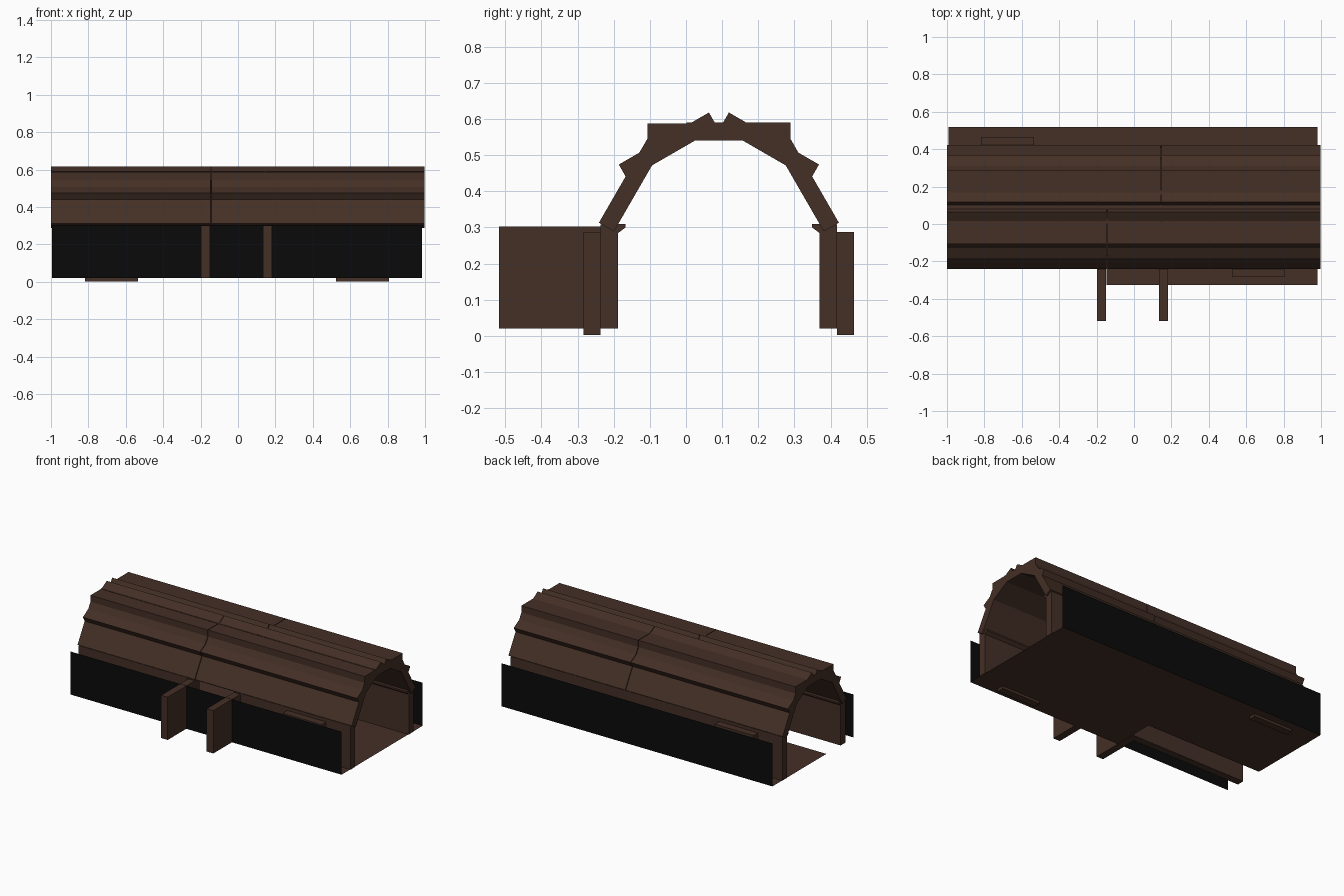
import bpy, bmesh, math

if "Cube" in bpy.data.objects:
    bpy.data.objects.remove(bpy.data.objects["Cube"])

CY = 0.091      # centre line of the arch
T = 0.048       # board thickness
L = 0.288       # board width


def material(name, rgb):
    m = bpy.data.materials.new(name)
    m.diffuse_color = (*rgb, 1)
    m.use_nodes = True
    m.node_tree.nodes["Principled BSDF"].inputs["Base Color"].default_value = m.diffuse_color
    return m


WOOD = material("dark_brown_wood", (0.058, 0.029, 0.019))
BLACK = material("black", (0.003, 0.003, 0.003))


def finish(name, bm, mat):
    me = bpy.data.meshes.new(name)
    bm.to_mesh(me)
    bm.free()
    me.materials.append(mat)
    ob = bpy.data.objects.new(name, me)
    bpy.context.collection.objects.link(ob)
    return ob


def prism(name, profile, x0, x1, mat=WOOD):
    """Extrude a (y, z) profile along x."""
    bm = bmesh.new()
    f = bm.faces.new([bm.verts.new((x0, y, z)) for y, z in profile])
    ext = bmesh.ops.extrude_face_region(bm, geom=[f])["geom"]
    vs = [v for v in ext if isinstance(v, bmesh.types.BMVert)]
    bmesh.ops.translate(bm, verts=vs, vec=(x1 - x0, 0, 0))
    bmesh.ops.recalc_face_normals(bm, faces=bm.faces)
    return finish(name, bm, mat)


def box(name, x0, x1, y0, y1, z0, z1):
    return prism(name, [(y0, z0), (y1, z0), (y1, z1), (y0, z1)], x0, x1)


def sheet(name, corners, mat):
    """Flat sheet without thickness."""
    bm = bmesh.new()
    bm.faces.new([bm.verts.new(c) for c in corners])
    return finish(name, bm, mat)


# Both long sides: s = -1 is the front, s = 1 the back
for s, side in ((-1, "front"), (1, "back")):
    seam = 0.145 * s
    lift = 0.001 * s

    # Arched roof: three overlapping board courses, each split at a seam
    courses = (("lower", -0.241, 0.313, 60),
               ("middle", -0.186, 0.474, 30),
               ("top", -0.107, 0.589 + lift, 0))
    for label, y, z, ang in courses:
        c, n = math.cos(math.radians(ang)), math.sin(math.radians(ang))
        prof = [(y, z), (y + L * c, z + L * n),
                (y + L * c + T * n, z + L * n - T * c), (y + T * n, z - T * c)]
        if s > 0:
            prof = [(2 * CY - a, b) for a, b in prof]
        prism(f"{side}_{label}_roof_left", prof, -1.0, seam - 0.002)
        prism(f"{side}_{label}_roof_right", prof, seam + 0.002, 0.997)

    # Small ledge inside the top of the wall
    ledge = [(CY + s * 0.282, 0.31), (CY + s * 0.258, 0.31),
             (CY + s * 0.258, 0.30), (CY + s * 0.282, 0.282)]
    prism(f"{side}_inner_ledge", ledge, -0.99, 0.985)

    # Side wall (the front one has a doorway) and the shutter on its outside
    ya, yb = sorted((CY + s * 0.279, CY + s * 0.327))
    if s < 0:
        box("front_wall_left", -0.995, -0.15, ya, yb, 0.02, 0.308)
        box("front_wall_right", 0.135, 0.985, ya, yb, 0.02, 0.308)
    else:
        box("back_wall", -0.995, 0.985, ya, yb, 0.02, 0.308)
    ya, yb = sorted((CY + s * 0.327, CY + s * 0.374))
    xa = 0.525 if s < 0 else -0.818
    box(f"{side}_shutter", xa, xa + 0.283, ya, yb, 0.003, 0.287)

    # Black outer panel
    yp = -0.325 if s < 0 else 0.519
    sheet(f"{side}_panel", [(-0.993, yp, 0.02), (0.982, yp, 0.02),
                            (0.982, yp, 0.303), (-0.993, yp, 0.303)], BLACK)

# Open door leaves at the entrance
for name, x in (("left_door", -0.197), ("right_door", 0.135)):
    box(name, x, x + 0.048, -0.518, -0.234, 0.02, 0.302)

# L-shaped floor
sheet("floor", [(x, y, 0.02) for x, y in (
    (-0.993, -0.042), (-0.147, -0.042), (-0.147, -0.325),
    (0.982, -0.325), (0.982, 0.519), (-0.993, 0.519))], WOOD)
